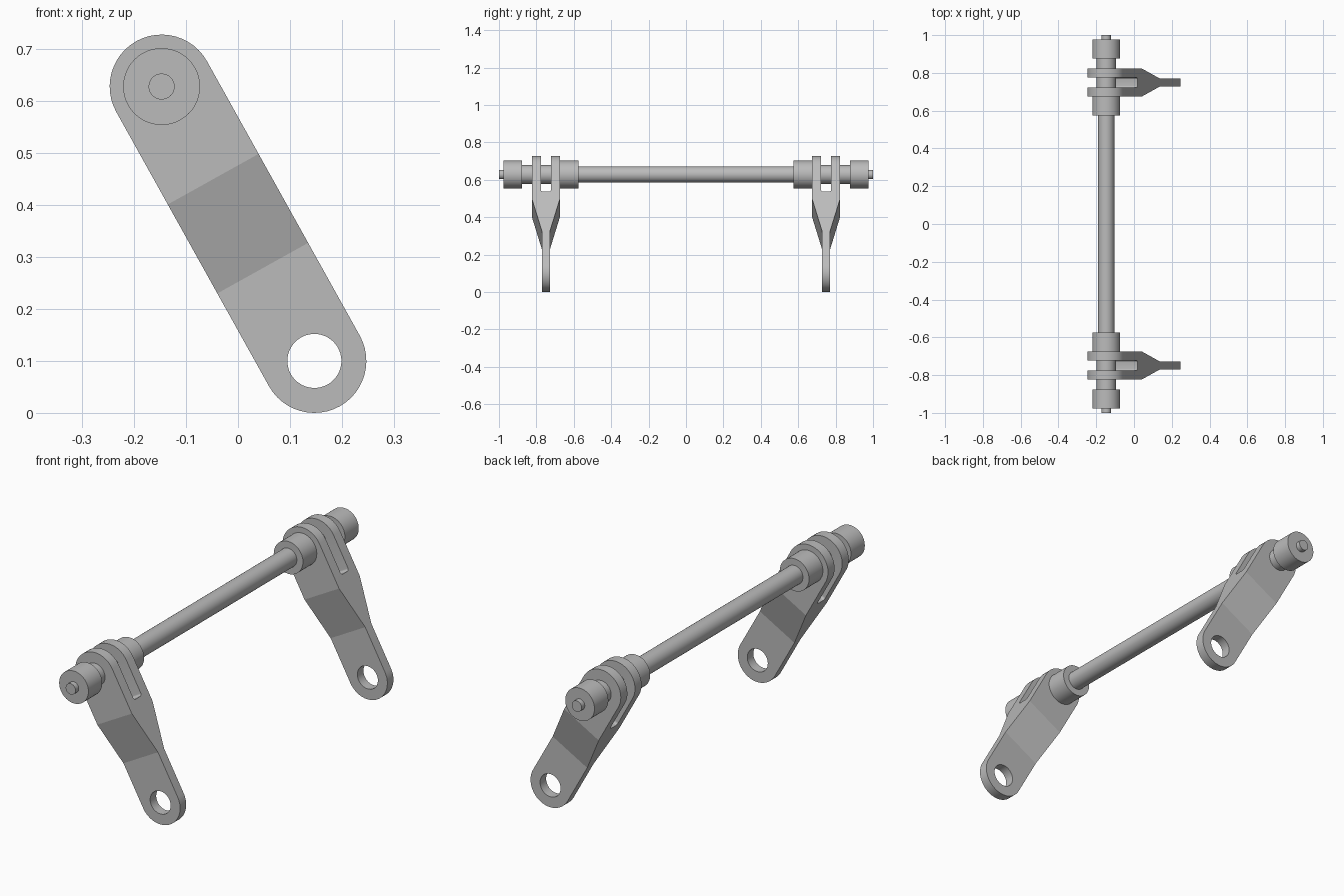
import bpy, bmesh, math
from mathutils import Matrix, Vector

if "Cube" in bpy.data.objects:
    bpy.data.objects.remove(bpy.data.objects["Cube"])

grey = bpy.data.materials.new("plain grey")
grey.diffuse_color = (0.5, 0.5, 0.5, 1)
grey.use_nodes = True
grey.node_tree.nodes["Principled BSDF"].inputs["Base Color"].default_value = grey.diffuse_color

AX, AZ = -0.147, 0.628            # shaft axis
HX, HZ = 0.147, 0.1               # lower hole
D = Vector((HX - AX, 0, HZ - AZ))
LEN = D.length
D.normalize()
N = D.cross(Vector((0, 1, 0)))    # across the arm


def finish(name, bm, angle):
    bmesh.ops.recalc_face_normals(bm, faces=bm.faces)
    me = bpy.data.meshes.new(name)
    bm.to_mesh(me)
    bm.free()
    me.materials.append(grey)
    ob = bpy.data.objects.new(name, me)
    bpy.context.collection.objects.link(ob)
    smooth(ob, angle)
    return ob


def smooth(ob, angle):
    bpy.ops.object.select_all(action='DESELECT')
    ob.select_set(True)
    bpy.context.view_layer.objects.active = ob
    bpy.ops.object.shade_smooth_by_angle(angle=math.radians(angle))


def rod(name, x, z, r, y0, y1, segs=48):
    bm = bmesh.new()
    m = Matrix.Translation((x, (y0 + y1) / 2, z)) @ Matrix.Rotation(math.pi / 2, 4, 'X')
    bmesh.ops.create_cone(bm, cap_ends=True, segments=segs, radius1=r, radius2=r,
                          depth=abs(y1 - y0), matrix=m)
    return finish(name, bm, 30)


def cut(ob, cutter):
    mod = ob.modifiers.new("cut", 'BOOLEAN')
    mod.operation = 'DIFFERENCE'
    mod.solver = 'EXACT'
    mod.object = cutter
    bpy.context.view_layer.objects.active = ob
    bpy.ops.object.modifier_apply(modifier=mod.name)
    bpy.data.objects.remove(cutter)


def arm(name, yc):
    # local frame: x along the arm, y thickness, z across the arm
    frame = Matrix.Translation((AX, yc, AZ)) @ Matrix((D, (0, 1, 0), N)).transposed().to_4x4()
    R, T1, T2, WIDE, THIN, n = 0.1, 0.204, 0.40, 0.075, 0.022, 24
    arc = [math.pi / 2 + math.pi * i / n for i in range(n + 1)]
    upper = [(R * math.cos(a), R * math.sin(a)) for a in arc]
    lower = [(LEN - x, -z) for x, z in upper]
    # plan sections: wide head, taper, thin foot
    sections = [upper + [(T1, -R), (T1, R)],
                [(T1, R), (T1, -R), (T2, -R), (T2, R)],
                lower + [(T2, R), (T2, -R)]]
    half = lambda x: WIDE if x <= T1 + 1e-6 else THIN
    bm = bmesh.new()
    for sec in sections:
        rings = [[bm.verts.new((x, s * half(x), z)) for x, z in sec] for s in (-1, 1)]
        for ring in rings:
            bm.faces.new(ring)
        for i, (x, z) in enumerate(sec):
            j = (i + 1) % len(sec)
            seam = abs(x - sec[j][0]) < 1e-6 and abs(abs(z - sec[j][1]) - 2 * R) < 1e-6
            if not seam:
                bm.faces.new((rings[0][i], rings[0][j], rings[1][j], rings[1][i]))
    bmesh.ops.remove_doubles(bm, verts=bm.verts, dist=1e-5)
    bm.transform(frame)
    ob = finish(name, bm, 12)

    # fork slot with rounded floor corners
    bm = bmesh.new()
    bmesh.ops.create_cube(bm, size=1, matrix=Matrix.Translation((0.01, 0, 0))
                          @ Matrix.Diagonal((0.30, 0.055, 0.4, 1)))
    edges = [e for e in bm.edges if all(v.co.x > 0.1 for v in e.verts)
             and abs(e.verts[0].co.z - e.verts[1].co.z) > 0.1]
    bmesh.ops.bevel(bm, geom=edges, offset=0.012, segments=5, profile=0.5, affect='EDGES')
    bm.transform(frame)
    cut(ob, finish("slot_cutter", bm, 30))

    # lower eye
    cut(ob, rod("eye_cutter", HX, HZ, 0.052, yc - 0.1, yc + 0.1))
    smooth(ob, 12)


# central bar
rod("cross_bar", AX, AZ, 0.043, -0.6, 0.6)

# both ends: arm, journal, collars and end pin
for side, s in (("front", -1), ("back", 1)):
    arm(side + "_fork_arm", s * 0.749)
    rod(side + "_journal", AX, AZ, 0.051, s * 0.6, s * 0.9)
    rod(side + "_inner_collar", AX, AZ, 0.074, s * 0.574, s * 0.68)
    rod(side + "_outer_collar", AX, AZ, 0.074, s * 0.877, s * 0.977)
    rod(side + "_end_pin", AX, AZ, 0.025, s * 0.95, s * 1.0)
